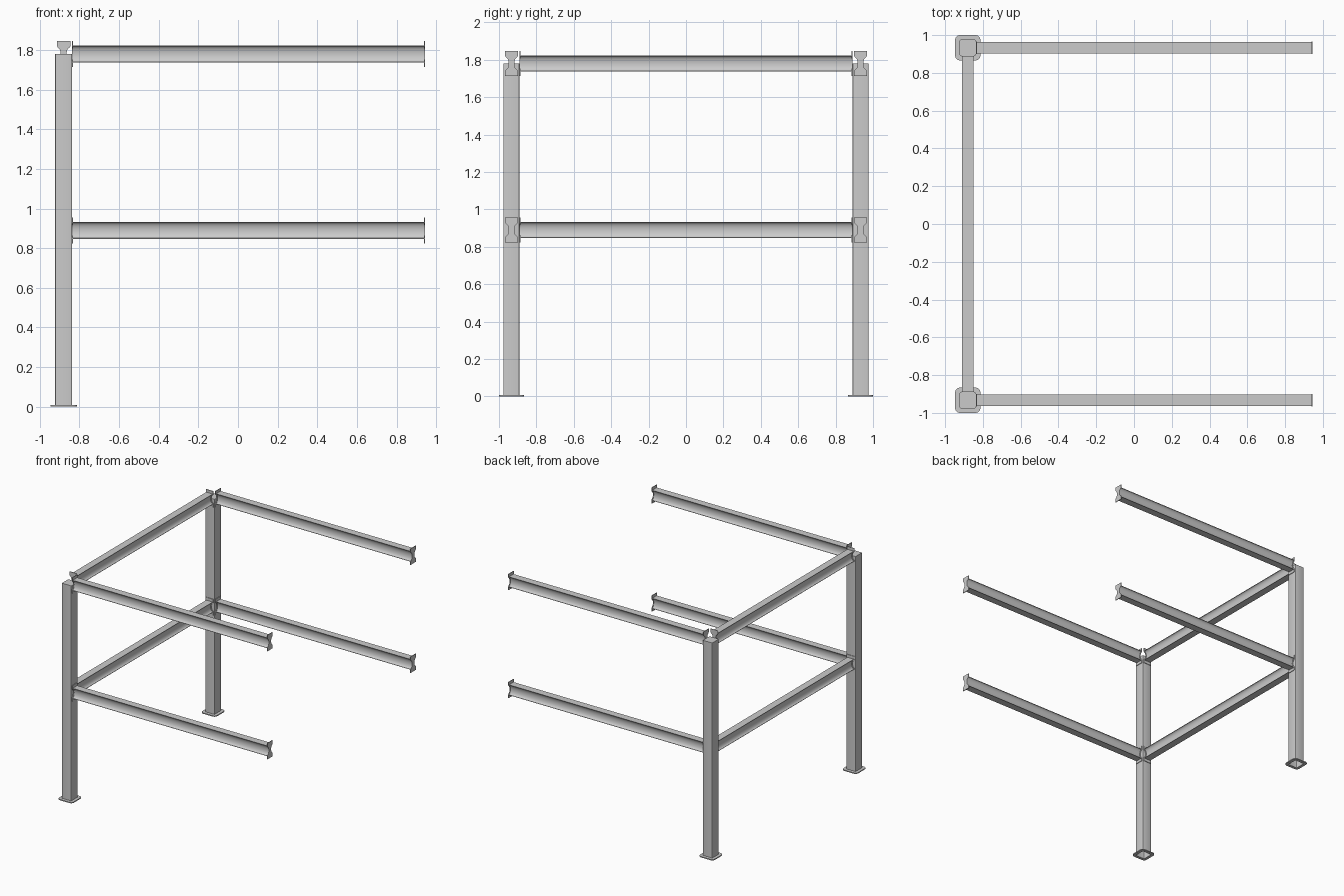
import bpy, bmesh, math
from mathutils import Matrix, Vector

if "Cube" in bpy.data.objects:
    bpy.data.objects.remove(bpy.data.objects["Cube"])

PX, PY, HALF = -0.88, 0.933, 0.0425      # post centre and half width
LEVELS = {"lower": 0.89, "upper": 1.78}  # beam centre heights


def finish(bm, name):
    bmesh.ops.recalc_face_normals(bm, faces=bm.faces)
    me = bpy.data.meshes.new(name)
    bm.to_mesh(me)
    bm.free()
    ob = bpy.data.objects.new(name, me)
    bpy.context.collection.objects.link(ob)
    bpy.ops.object.select_all(action='DESELECT')
    ob.select_set(True)
    bpy.context.view_layer.objects.active = ob
    bpy.ops.object.shade_smooth_by_angle(angle=math.radians(35))
    return ob


def extrude(bm, outline, length, matrix, caps=(True, True)):
    """Sweep a 2D outline along local z, then place it with a matrix."""
    a = [bm.verts.new(matrix @ Vector((u, v, 0))) for u, v in outline]
    b = [bm.verts.new(matrix @ Vector((u, v, length))) for u, v in outline]
    n = len(a)
    for i in range(n):
        bm.faces.new((a[i], a[(i + 1) % n], b[(i + 1) % n], b[i]))
    if caps[0]:
        bm.faces.new(a[::-1])
    if caps[1]:
        bm.faces.new(b)
    return a, b


def mirror4(quarter):
    """Mirror a top-right quarter outline (top to waist) into a closed shape."""
    right = quarter + [(u, -v) for u, v in reversed(quarter) if v > 1e-6]
    return right + [(-u, v) for u, v in reversed(right)]


def rounded_square(h, r, steps):
    pts = []
    for k in range(4):
        for s in range(steps + 1):
            t = math.pi / 2 * (k + s / steps)
            cx = (h - r) * (1 if k in (0, 3) else -1)
            cy = (h - r) * (1 if k < 2 else -1)
            pts.append((cx + r * math.cos(t), cy + r * math.sin(t)))
    return pts


# Concave beam section and the waisted end plate outline
BEAM = mirror4([(0.030, 0.0425), (0.030, 0.0395)] +
               [(0.010 + 0.020 * (1 - math.cos(t)), 0.0395 * math.sin(t))
                for t in [math.pi / 2 * k / 8 for k in range(7, -1, -1)]])
PLATE = mirror4([(0.034, 0.066), (0.034, 0.040), (0.030, 0.033),
                 (0.020, 0.024), (0.017, 0.016), (0.015, 0.008), (0.015, 0.0)])


def beam(name, start, direction, length):
    z = Vector(direction)
    y = Vector((0, 0, 1))
    x = y.cross(z)
    m = Matrix((x, y, z)).transposed().to_4x4()
    m.translation = start
    bm = bmesh.new()
    extrude(bm, BEAM, length, m)
    # end plates
    t = 0.005
    extrude(bm, PLATE, t, m)
    extrude(bm, PLATE, t, m @ Matrix.Translation((0, 0, length - t)))
    finish(bm, name)


for side, sy in (("front", -1), ("back", 1)):
    at = Matrix.Translation((PX, sy * PY, 0))
    # hollow post, capped at the top
    bm = bmesh.new()
    extrude(bm, rounded_square(HALF, 0.005, 3), 1.78, at, (False, True))
    finish(bm, side + "_post")
    # chamfered foot plate with an opening for the post
    bm = bmesh.new()
    o0, o1 = extrude(bm, rounded_square(0.067, 0.024, 3), 0.008, at, (False, False))
    i0, i1 = extrude(bm, rounded_square(HALF, 0.005, 3), 0.008, at, (False, False))
    for o, i in ((o0, i0), (o1, i1)):
        for k in range(len(o)):
            j = (k + 1) % len(o)
            bm.faces.new((o[k], o[j], i[j], i[k]))
    finish(bm, side + "_foot_plate")
    # long beams
    for level, z in LEVELS.items():
        x0 = PX + HALF
        beam(f"{side}_{level}_beam", (x0, sy * PY, z), (1, 0, 0), 0.945 - x0)

# cross beams between the posts
for level, z in LEVELS.items():
    y0 = PY - HALF
    beam(f"cross_{level}_beam", (PX, -y0, z), (0, 1, 0), 2 * y0)
